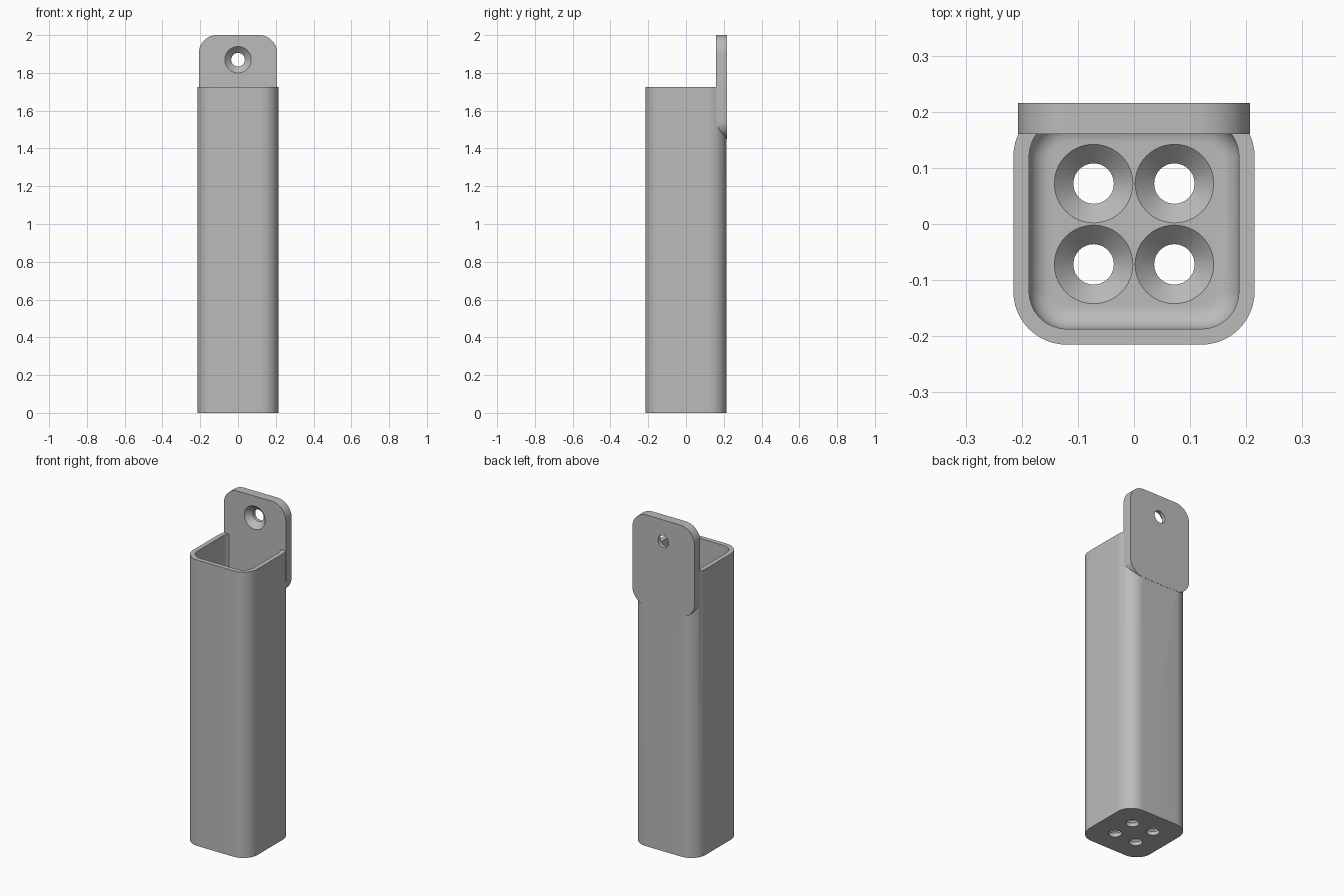
import bpy, bmesh, math

cube = bpy.data.objects.get("Cube")
if cube:
    bpy.data.objects.remove(cube, do_unlink=True)

HALF, WALL, CORNER = 0.215, 0.028, 0.095
RIM, FLOOR, FILLET = 1.725, 0.057, 0.04
TAB_FRONT, TAB_BACK = 0.16, 0.216
TAB_HALF, TAB_BOTTOM, TAB_TOP, TAB_CORNER = 0.207, 1.45, 2.0, 0.095
HOLE, SINK = 0.036, 0.07

grey = bpy.data.materials.new("plain_grey")
grey.use_nodes = True
colour = (0.5, 0.5, 0.5, 1)
grey.diffuse_color = colour
grey.node_tree.nodes["Principled BSDF"].inputs["Base Color"].default_value = colour


def rounded_rect(half_u, half_v, radius, steps=12):
    """Outline of a rectangle with round corners, counter-clockwise."""
    points = []
    for quarter, (su, sv) in enumerate([(1, 1), (-1, 1), (-1, -1), (1, -1)]):
        for i in range(steps + 1):
            a = (quarter + i / steps) * math.pi / 2
            points.append((su * (half_u - radius) + radius * math.cos(a),
                           sv * (half_v - radius) + radius * math.sin(a)))
    return points


def circle(radius, steps=48):
    return [(radius * math.cos(math.tau * i / steps),
             radius * math.sin(math.tau * i / steps)) for i in range(steps)]


def loft(name, sections, place=lambda u, v, w: (u, v, w)):
    """Closed solid through a stack of (outline, height) sections."""
    bm = bmesh.new()
    rings = [[bm.verts.new(place(u, v, w)) for u, v in outline]
             for outline, w in sections]
    for low, high in zip(rings, rings[1:]):
        for i in range(len(low)):
            j = (i + 1) % len(low)
            bm.faces.new((low[i], low[j], high[j], high[i]))
    bm.faces.new(rings[0][::-1])
    bm.faces.new(rings[-1])
    bmesh.ops.recalc_face_normals(bm, faces=bm.faces)
    mesh = bpy.data.meshes.new(name)
    bm.to_mesh(mesh)
    bm.free()
    mesh.materials.append(grey)
    obj = bpy.data.objects.new(name, mesh)
    bpy.context.collection.objects.link(obj)
    return obj


def combine(target, tool, operation):
    """Apply a boolean and discard the tool."""
    bpy.context.view_layer.objects.active = target
    mod = target.modifiers.new(operation.lower(), 'BOOLEAN')
    mod.operation, mod.solver, mod.object = operation, 'EXACT', tool
    bpy.ops.object.modifier_apply(modifier=mod.name)
    bpy.data.objects.remove(tool, do_unlink=True)


def countersink(thickness, place):
    """Screw hole cutter; w = 0 is the wide face, positive w goes above it."""
    depth = SINK - HOLE
    return loft("countersink_cutter", [
        (circle(HOLE), -thickness - 0.02), (circle(HOLE), -depth),
        (circle(SINK), 0), (circle(SINK), 0.01)], place)


# Square tube with round corners
holder = loft("wall_holder", [(rounded_rect(HALF, HALF, CORNER), 0),
                              (rounded_rect(HALF, HALF, CORNER), RIM)])

# Cavity with a filleted floor
sections = []
for i in range(9):
    a = i / 8 * math.pi / 2
    inset = FILLET * (1 - math.sin(a))
    half = HALF - WALL - inset
    sections.append((rounded_rect(half, half, CORNER - WALL - inset),
                     FLOOR + FILLET * (1 - math.cos(a))))
sections.append((sections[-1][0], RIM + 0.1))
combine(holder, loft("cavity_cutter", sections), 'DIFFERENCE')

# Mounting tab at the back
mid = (TAB_TOP + TAB_BOTTOM) / 2
tab_outline = rounded_rect(TAB_HALF, (TAB_TOP - TAB_BOTTOM) / 2, TAB_CORNER)
tab = loft("mounting_tab", [(tab_outline, TAB_FRONT), (tab_outline, TAB_BACK)],
           lambda u, v, w: (u, w, mid + v))
combine(holder, tab, 'UNION')

# Screw hole in the tab
combine(holder, countersink(TAB_BACK - TAB_FRONT,
                            lambda u, v, w: (u, TAB_FRONT - w, 1.87 + v)), 'DIFFERENCE')

# Four drain holes in the floor
for x in (-0.072, 0.072):
    for y in (-0.072, 0.072):
        combine(holder, countersink(FLOOR, lambda u, v, w: (x + u, y + v, FLOOR + w)),
                'DIFFERENCE')

# Smooth rounded surfaces, crisp edges
bpy.ops.object.select_all(action='DESELECT')
holder.select_set(True)
bpy.context.view_layer.objects.active = holder
bpy.ops.object.shade_smooth_by_angle(angle=math.radians(30))
